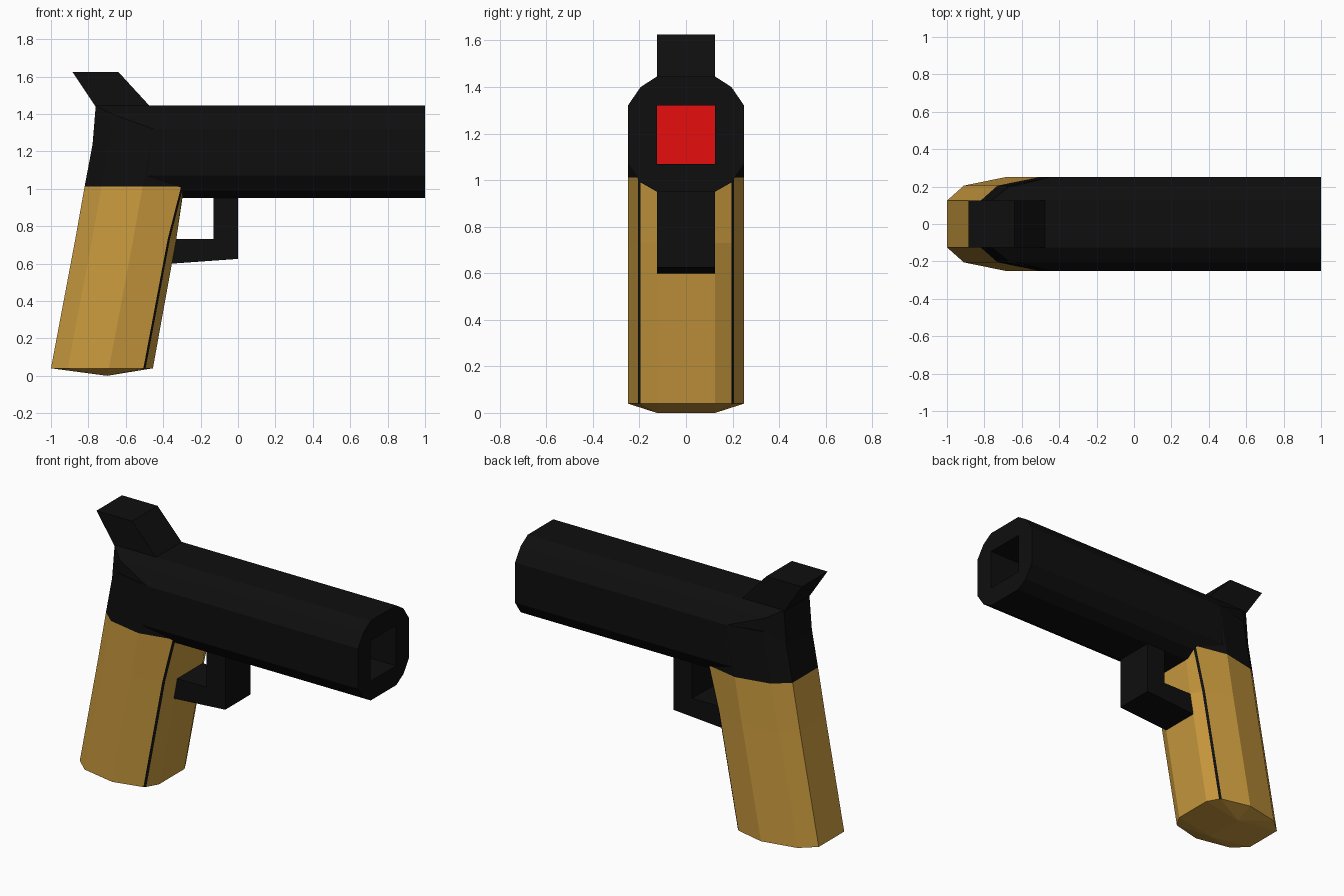
import bpy
import bmesh

if "Cube" in bpy.data.objects:
    bpy.data.objects.remove(bpy.data.objects["Cube"])


def material(name, rgb):
    m = bpy.data.materials.new(name)
    m.diffuse_color = (*rgb, 1)
    m.use_nodes = True
    m.node_tree.nodes["Principled BSDF"].inputs["Base Color"].default_value = m.diffuse_color
    return m


BLACK = material("black", (0.0045, 0.0045, 0.0045))
TAN = material("tan", (0.58, 0.32, 0.048))
RED = material("red", (0.95, 0.005, 0.005))


def finish(bm, name, mats):
    bmesh.ops.remove_doubles(bm, verts=bm.verts, dist=0.0005)
    bmesh.ops.recalc_face_normals(bm, faces=bm.faces)
    me = bpy.data.meshes.new(name)
    bm.to_mesh(me)
    bm.free()
    for m in mats:
        me.materials.append(m)
    ob = bpy.data.objects.new(name, me)
    bpy.context.collection.objects.link(ob)
    return ob


def loft(bm, rings, rule=lambda level, side: 0):
    """Skin closed rings of points; rule picks the material per level and side."""
    vs = [[bm.verts.new(p) for p in r] for r in rings]
    n = len(vs[0])
    for k in range(len(vs) - 1):
        for i in range(n):
            j = (i + 1) % n
            f = bm.faces.new((vs[k][i], vs[k][j], vs[k + 1][j], vs[k + 1][i]))
            f.material_index = rule(k, i)
    return vs


def mirrored(half):
    """Complete a half ring by mirroring it across y = 0."""
    return half + [(x, -y, z) for x, y, z in reversed(half)]


def plate(name, outline, half_width):
    """Extrude an (x, z) outline evenly about y = 0."""
    bm = bmesh.new()
    vs = loft(bm, [[(x, s * half_width, z) for x, z in outline] for s in (-1, 1)])
    for r in vs:
        bm.faces.new(r)
    return finish(bm, name, [BLACK])


# Barrel and slide: faceted tube with a raked, rounded rear and a square bore
profile = [(0.125, 1.445), (0.195, 1.40), (0.25, 1.32),
           (0.25, 1.07), (0.195, 0.99), (0.125, 0.95)]
rear_x = {0.125: -1.0, 0.195: -0.915, 0.25: -0.69}


def rear(y, z):
    tuck = 0.03 if z < 1.1 else 0
    return (rear_x[y] + 0.1856 * (min(z, 1.33) - 0.04) + tuck, y, z)


def bore(x):
    return mirrored([(x, 0.125, min(max(z, 1.07), 1.32)) for y, z in profile])


bm = bmesh.new()
rings = loft(bm, [mirrored([rear(y, z) for y, z in profile]),
                  mirrored([(1.0, y, z) for y, z in profile]),
                  bore(1.0), bore(0.1)])
for strip in ((1, 2, 3, 4), (0, 1, 4, 5), (11, 0, 5, 6), (10, 11, 6, 7), (9, 10, 7, 8)):
    bm.faces.new([rings[0][i] for i in strip])
bm.faces.new([rings[3][i] for i in (0, 5, 6, 11)]).material_index = 1
finish(bm, "barrel", [BLACK, RED])

# Grip: slanted faceted column, dark seams near the front, dark top, ridged base
half = [(-1.0, 0.125), (-0.91, 0.205), (-0.69, 0.25),
        (-0.506, 0.206), (-0.494, 0.195), (-0.455, 0.125)]
# height, backward-forward shift, extra shift of the seam, extra shift of the front
levels = [(0.04, 0, 0, 0), (0.73, 0.13, 0, -0.005),
          (1.012, 0.18, 0.022, -0.013), (1.32, 0.238, 0.022, -0.013)]


def grip_ring(z, shift, seam, front):
    extra = [0, 0, 0, seam, seam, front]
    return mirrored([(x + shift + e, y, z) for (x, y), e in zip(half, extra)])


bm = bmesh.new()
rings = loft(bm, [grip_ring(*lv) for lv in levels],
             lambda level, side: 1 if level == 2 or side in (3, 7) else 0)
bm.faces.new(rings[-1]).material_index = 1
base = rings[0]
a, b = (bm.verts.new((-0.70, y, 0)) for y in (0.125, -0.125))
for i in range(5):
    bm.faces.new((base[i], base[i + 1], a))
    bm.faces.new((base[i + 6], base[i + 7], b))
bm.faces.new((base[5], base[6], b, a))
bm.faces.new((base[11], base[0], a, b))
finish(bm, "grip", [TAN, BLACK])

# Trigger guard: bent bar from the grip up to the barrel
plate("trigger_guard", [(-0.42, 0.595), (0.0, 0.625), (0.0, 0.97), (-0.13, 0.97),
                        (-0.13, 0.73), (-0.42, 0.73)], 0.125)

# Hammer: slanted fin on the rear of the slide
plate("hammer", [(-0.762, 1.44), (-0.47, 1.44), (-0.64, 1.625), (-0.885, 1.625)], 0.125)
